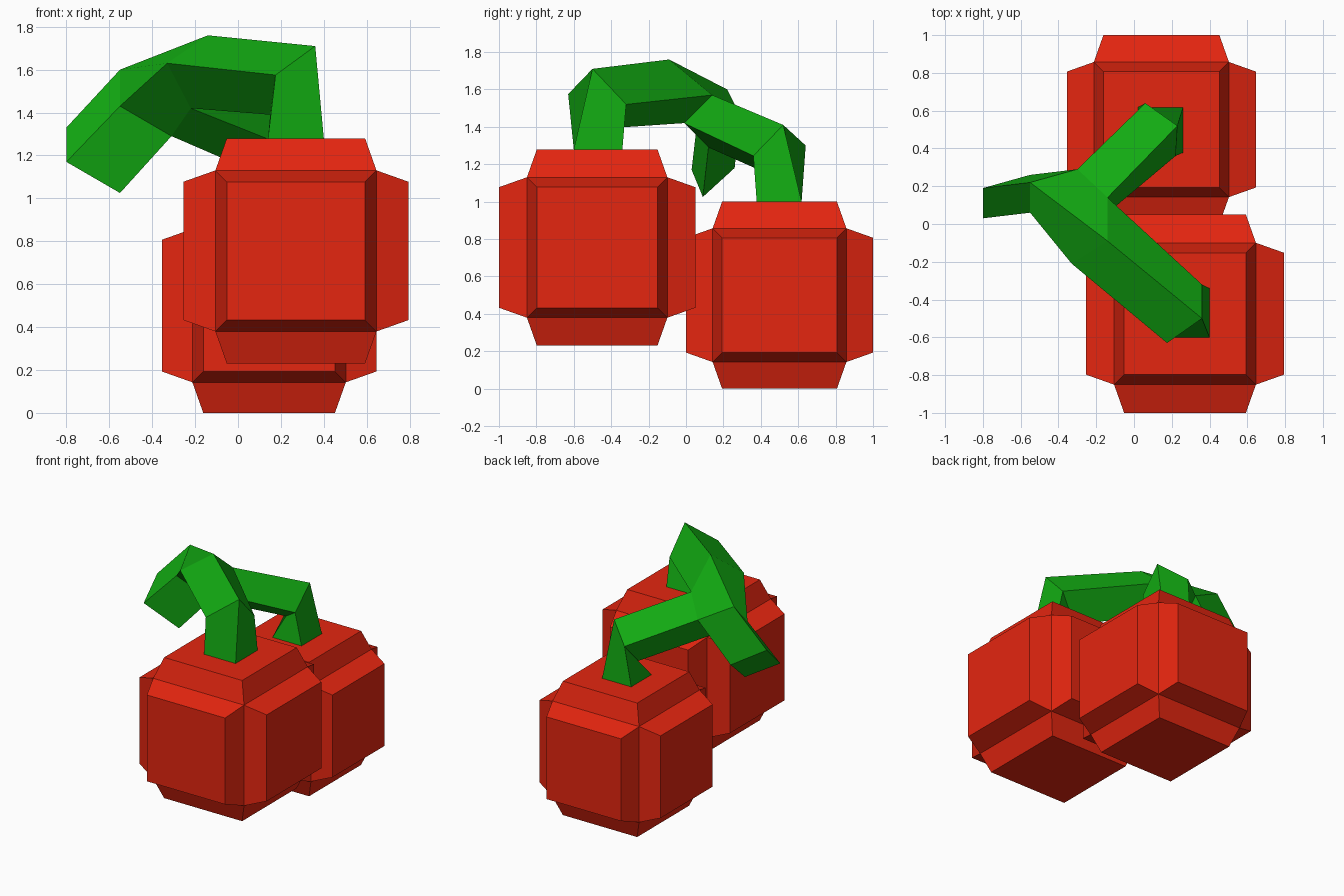
import bpy
import bmesh
from mathutils import Vector

default = bpy.data.objects.get("Cube")
if default:
    bpy.data.objects.remove(default, do_unlink=True)


def make_material(name, color):
    mat = bpy.data.materials.new(name)
    mat.use_nodes = True
    mat.diffuse_color = color
    mat.node_tree.nodes["Principled BSDF"].inputs["Base Color"].default_value = color
    return mat


red = make_material("cherry red", (0.78, 0.019, 0.005, 1))
green = make_material("stem green", (0.006, 0.4, 0.006, 1))


def finish(bm, name, mat):
    bmesh.ops.recalc_face_normals(bm, faces=bm.faces)
    mesh = bpy.data.meshes.new(name)
    bm.to_mesh(mesh)
    bm.free()
    mesh.materials.append(mat)
    obj = bpy.data.objects.new(name, mesh)
    bpy.context.collection.objects.link(obj)
    return obj


# Fruit: a cube whose six sides are pushed out and tapered
def fruit(name, center, radius):
    bm = bmesh.new()
    bmesh.ops.create_cube(bm, size=radius * 1.43)
    sides = bm.faces[:]
    for face in sides:
        normal = face.normal.copy()
        bmesh.ops.inset_individual(bm, faces=[face], thickness=radius * 0.143)
        bmesh.ops.translate(bm, verts=face.verts, vec=normal * radius * 0.285)
    bmesh.ops.translate(bm, verts=bm.verts, vec=Vector(center))
    return finish(bm, name, red)


fruit("front_cherry", (0.27, -0.475, 0.755), 0.525)
fruit("back_cherry", (0.145, 0.5, 0.5), 0.5)


# Stem: four-cornered rings joined by quads
stem = bmesh.new()


def ring(*points):
    return [stem.verts.new(p) for p in points]


def square(x, y, z, h):
    return ring((x + h, y - h, z), (x + h, y + h, z), (x - h, y + h, z), (x - h, y - h, z))


def bridge(first, second, skip=None):
    for i in range(4):
        if i != skip:
            j = (i + 1) % 4
            stem.faces.new((first[i], first[j], second[j], second[i]))


# Front branch, from fruit to fork
front_base = square(0.27, -0.47, 1.28, 0.13)
front_elbow = ring((0.36, -0.5, 1.71), (0.36, -0.32, 1.52),
                   (0.15, -0.45, 1.39), (0.175, -0.63, 1.575))
fork = ring((-0.14, -0.09, 1.76), (-0.14, 0.14, 1.57),
            (-0.22, -0.01, 1.42), (-0.33, -0.21, 1.63))

# Tail beyond the fork
tail = ring((-0.55, 0.22, 1.6), (-0.3, 0.29, 1.46),
            (-0.31, 0.12, 1.29), (-0.55, 0.06, 1.43))
tip = ring((-0.8, 0.19, 1.33), (-0.55, 0.26, 1.18),
           (-0.55, 0.09, 1.025), (-0.8, 0.03, 1.17))
bridge(front_base, front_elbow)
bridge(front_elbow, fork)
bridge(fork, tail, skip=1)
bridge(tail, tip)

# Back branch grows out of the open side of the fork
opening = [fork[2], fork[1], tail[1], tail[2]]
back_elbow = ring((0.22, 0.36, 1.245), (0.23, 0.52, 1.41),
                  (0.06, 0.64, 1.3), (0.06, 0.48, 1.13))
back_base = square(0.14, 0.498, 1.0, 0.12)
bridge(opening, back_elbow)
bridge(back_elbow, back_base)

for end in (front_base, tip, back_base):
    stem.faces.new(end)
finish(stem, "stem", green)
